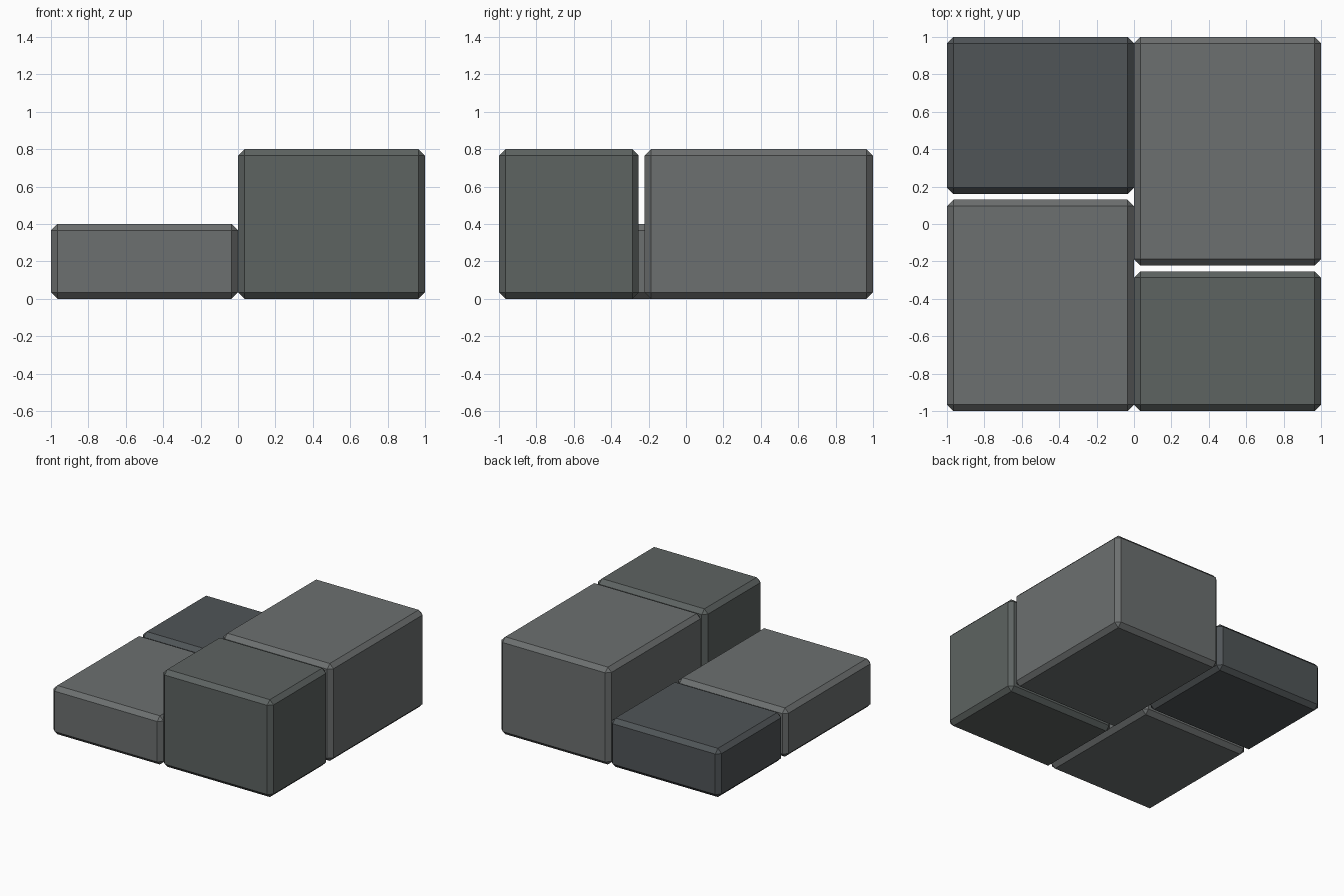
import bpy

if "Cube" in bpy.data.objects:
    bpy.data.objects.remove(bpy.data.objects["Cube"])

CHAMFER = 0.034


def material(name, rgb):
    mat = bpy.data.materials.new(name)
    mat.diffuse_color = (*rgb, 1.0)
    mat.use_nodes = True
    mat.node_tree.nodes["Principled BSDF"].inputs["Base Color"].default_value = mat.diffuse_color
    return mat


def block(name, x0, x1, y0, y1, height, mat):
    """Box standing on the floor with a flat chamfer on every edge."""
    bpy.ops.mesh.primitive_cube_add(
        size=1, location=((x0 + x1) / 2, (y0 + y1) / 2, height / 2))
    ob = bpy.context.object
    ob.name = name
    ob.scale = (x1 - x0, y1 - y0, height)
    bpy.ops.object.transform_apply(location=False, rotation=False, scale=True)
    bevel = ob.modifiers.new("chamfer", 'BEVEL')
    bevel.width = CHAMFER
    bevel.segments = 1
    ob.data.materials.append(mat)
    return ob


light = material("light_stone", (0.15, 0.16, 0.16))
medium = material("medium_stone", (0.11, 0.125, 0.12))
dark = material("dark_stone", (0.08, 0.09, 0.096))

# Low step on the left
block("low_front_block", -1, 0, -1, 0.13, 0.4, light)
block("low_back_block", -1, 0, 0.16, 1, 0.4, dark)

# Tall step on the right
block("tall_front_block", 0, 1, -1, -0.253, 0.8, medium)
block("tall_back_block", 0, 1, -0.222, 1, 0.8, light)
